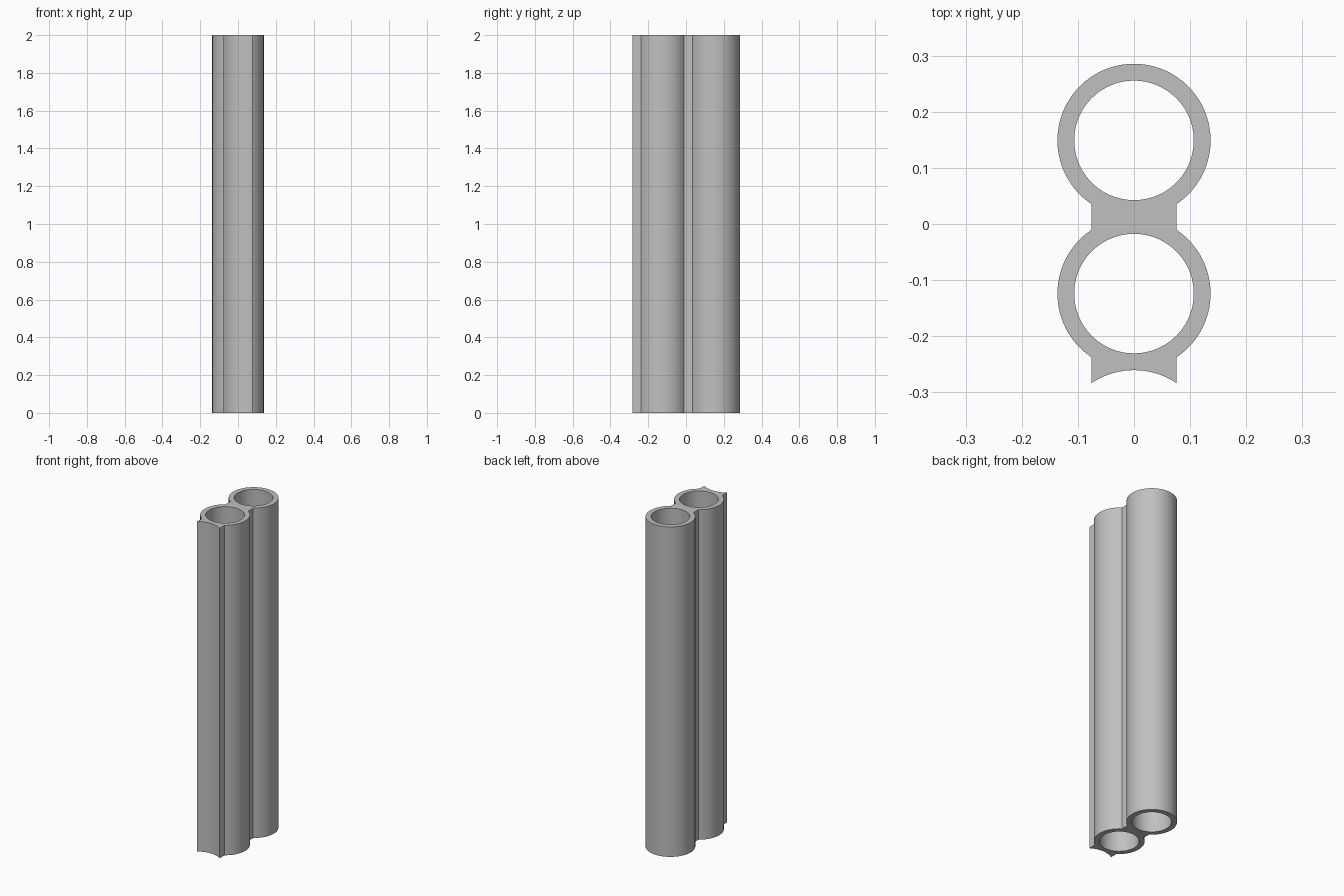
import bpy
import bmesh
from math import acos, cos, sin, pi

cube = bpy.data.objects.get("Cube")
if cube:
    bpy.data.objects.remove(cube, do_unlink=True)

HEIGHT = 2.0
OUTER, INNER = 0.1365, 0.1065
HALF_WEB = 0.076
BACK_Y, FRONT_Y = 0.149, -0.124
SADDLE_Y = FRONT_Y - (BACK_Y - FRONT_Y)
EDGE = acos(HALF_WEB / OUTER)  # angle where the web meets a tube


def arc(y, radius, start, end, steps):
    return [(radius * cos(start + (end - start) * i / steps),
             y + radius * sin(start + (end - start) * i / steps))
            for i in range(steps + 1)]


def add_loop(bm, points):
    verts = [bm.verts.new((x, y, 0)) for x, y in points]
    return [bm.edges.new((a, b)) for a, b in zip(verts, verts[1:] + verts[:1])]


# Outline: back tube, right side of front tube, concave saddle, left side
outline = (arc(BACK_Y, OUTER, -EDGE, pi + EDGE, 80)
           + arc(FRONT_Y, OUTER, pi - EDGE, pi + EDGE, 32)
           + arc(SADDLE_Y, OUTER, pi - EDGE, EDGE, 20)
           + arc(FRONT_Y, OUTER, -EDGE, EDGE, 32))

# Fill the section around both bores and extrude it upward
bm = bmesh.new()
edges = add_loop(bm, outline)
for y in (BACK_Y, FRONT_Y):
    edges += add_loop(bm, arc(y, INNER, 0, 2 * pi, 96)[:-1])
bmesh.ops.triangle_fill(bm, edges=edges, use_beauty=True)
result = bmesh.ops.extrude_face_region(bm, geom=bm.faces[:], use_keep_orig=True)
top = [v for v in result["geom"] if isinstance(v, bmesh.types.BMVert)]
bmesh.ops.translate(bm, verts=top, vec=(0, 0, HEIGHT))
bmesh.ops.recalc_face_normals(bm, faces=bm.faces[:])

mesh = bpy.data.meshes.new("twin_tube")
bm.to_mesh(mesh)
bm.free()
tube = bpy.data.objects.new("twin_tube", mesh)
bpy.context.collection.objects.link(tube)

# Plain grey finish
grey = bpy.data.materials.new("grey")
grey.use_nodes = True
color = (0.53, 0.53, 0.53, 1)
grey.diffuse_color = color
grey.node_tree.nodes["Principled BSDF"].inputs["Base Color"].default_value = color
mesh.materials.append(grey)

# Smooth walls with sharp corners
bpy.ops.object.select_all(action="DESELECT")
tube.select_set(True)
bpy.context.view_layer.objects.active = tube
bpy.ops.object.shade_smooth_by_angle(angle=pi / 6)
